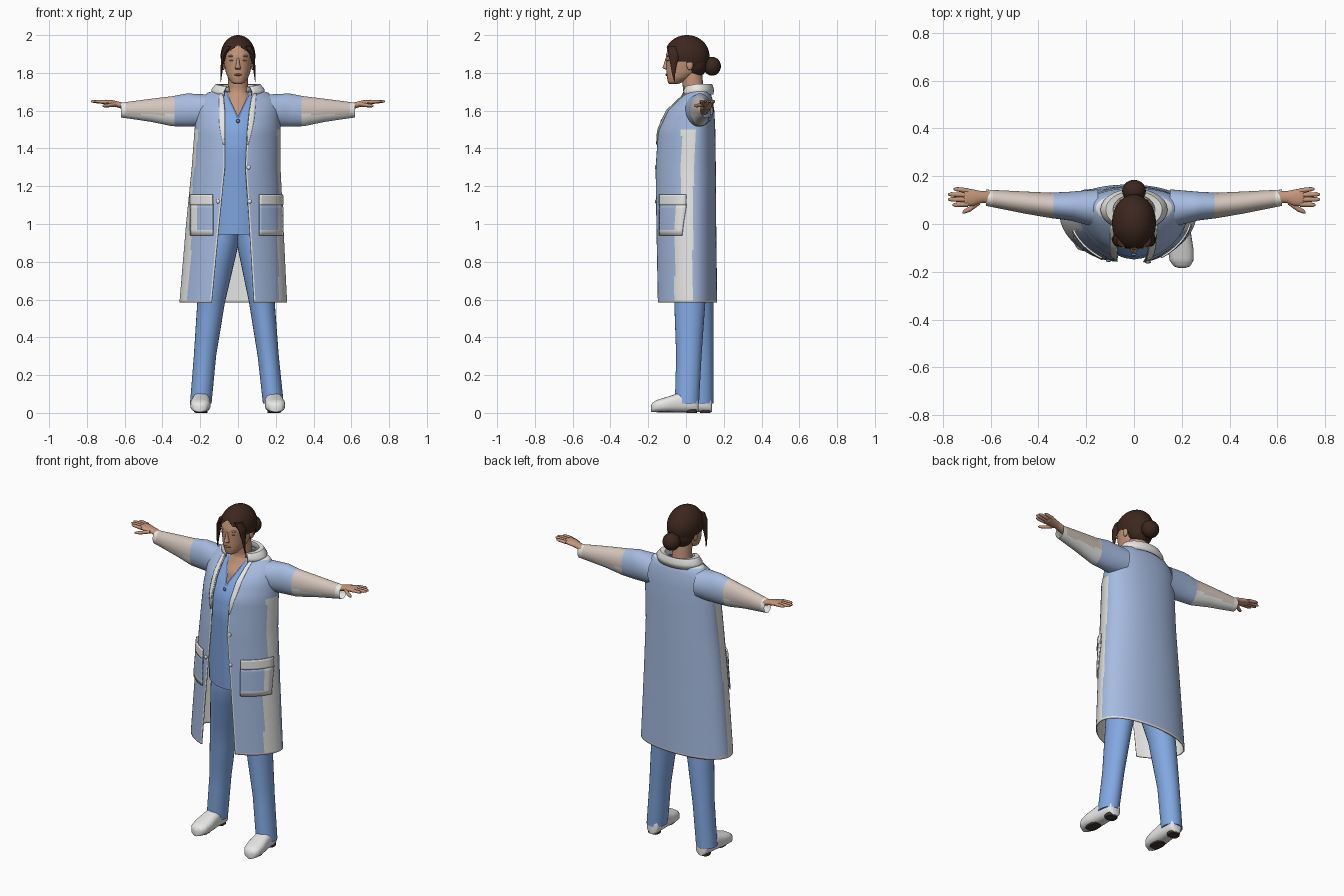
import bpy, bmesh, math
from mathutils import Vector

if "Cube" in bpy.data.objects:
    bpy.data.objects.remove(bpy.data.objects["Cube"])

def mat(name, r, g, b):
    m = bpy.data.materials.new(name)
    m.diffuse_color = (r, g, b, 1)
    m.use_nodes = True
    m.node_tree.nodes["Principled BSDF"].inputs["Base Color"].default_value = m.diffuse_color
    return m

WHITE = mat("white cloth", .81, .81, .80)
COAT = mat("pale blue coat", .38, .50, .75)
BLUE = mat("scrub blue", .22, .39, .75)
NAVY = mat("deep blue trim", .12, .23, .5)
PINK = mat("pinkish sleeve", .66, .56, .50)
SKIN = mat("skin", .55, .30, .19)
LIPS = mat("lips", .40, .17, .12)
HAIR = mat("dark brown hair", .045, .02, .013)
SOLE = mat("dark sole", .05, .035, .03)

def finish(name, bm, mats, rule=None, angle=50, normals=True):
    bmesh.ops.remove_doubles(bm, verts=bm.verts, dist=1e-5)
    if normals:
        bmesh.ops.recalc_face_normals(bm, faces=bm.faces)
    if rule:
        for f in bm.faces:
            f.material_index = rule(f.calc_center_median())
    me = bpy.data.meshes.new(name)
    bm.to_mesh(me)
    bm.free()
    ob = bpy.data.objects.new(name, me)
    bpy.context.collection.objects.link(ob)
    for m in mats:
        me.materials.append(m)
    bpy.ops.object.select_all(action='DESELECT')
    ob.select_set(True)
    bpy.context.view_layer.objects.active = ob
    bpy.ops.object.shade_smooth_by_angle(angle=math.radians(angle))
    return ob

def skin_rows(name, rows, mats, rule=None, closed=False, caps=False, normals=True, thick=0, shift=0):
    bm = bmesh.new()
    vs = [[bm.verts.new(p) for p in r] for r in rows]
    n = len(rows[0])
    for a, b in zip(vs, vs[1:]):
        for j in range(n if closed else n - 1):
            k = (j + 1) % n
            bm.faces.new((a[j], a[k], b[k], b[j]))
    if caps:
        bm.faces.new(vs[0])
        bm.faces.new(vs[-1])
    ob = finish(name, bm, mats, rule, normals=normals)
    if thick:
        s = ob.modifiers.new("thickness", 'SOLIDIFY')
        s.thickness, s.offset = thick, -1
        s.material_offset = s.material_offset_rim = shift
    return ob

def spow(v, p):
    return math.copysign(abs(v) ** p, v)

def loft(name, axis, secs, mats, rule=None, n=24, e=2, caps=True, steps=4):
    """Sections are (position, centre a, centre b, radius a, radius b)."""
    rows = []
    full = [tuple(p + (q - p) * t / steps for p, q in zip(s, u)) for s, u in zip(secs, secs[1:]) for t in range(steps)] + [secs[-1]]
    for s, ca, cb, ra, rb in full:
        row = []
        for j in range(n):
            t = math.tau * j / n
            a, b = ca + ra * spow(math.cos(t), 2 / e), cb + rb * spow(math.sin(t), 2 / e)
            row.append({'x': (s, a, b), 'y': (a, s, b), 'z': (a, b, s)}[axis])
        rows.append(row)
    return skin_rows(name, rows, mats, rule, True, caps)

def ball(name, c, r, m):
    bm = bmesh.new()
    bmesh.ops.create_uvsphere(bm, u_segments=20, v_segments=12, radius=1)
    for v in bm.verts:
        v.co = Vector([c[i] + r[i] * v.co[i] for i in range(3)])
    return finish(name, bm, [m])

# Garment shells: z, left, right, front y, widest y, back y, left and right opening edge
COAT_T = [(.585, -.31, .26, -.17, .03, .165, -.14, .085), (1.0, -.275, .24, -.17, .03, .16, -.10, .06),
          (1.3, -.245, .225, -.168, .035, .158, -.07, .04), (1.5, -.23, .225, -.155, .045, .155, -.07, .05),
          (1.6, -.22, .22, -.11, .055, .15, -.07, .06), (1.66, -.2, .2, -.05, .06, .14, -.075, .07),
          (1.695, -.16, .16, -.01, .065, .13, -.08, .08), (1.715, -.1, .1, 0, .065, .11, -.08, .08)]
TUNIC_T = [(.945, -.19, .19, -.125, .03, .135, 0, 0), (1.4, -.19, .19, -.148, .035, .135, 0, 0),
           (1.5, -.19, .19, -.138, .04, .135, 0, 0), (1.57, -.185, .185, -.105, .05, .13, 0, 0),
           (1.66, -.17, .17, -.037, .06, .122, -.042, .042), (1.695, -.1, .1, 0, .065, .115, -.055, .055)]
EF, EB = 1.8, 2.1

def section(table, z):
    for a, b in zip(table, table[1:]):
        if z <= b[0] + 1e-9:
            t = (z - a[0]) / (b[0] - a[0])
            return [p + (q - p) * t for p, q in zip(a, b)][1:]
    return table[-1][1:]

def shell_row(table, z, n):
    xl, xr, yf, yc, yb, ol, orr = section(table, z)
    cx, rx = (xl + xr) / 2, (xr - xl) / 2
    ang = lambda x: math.acos(max(-1, min(1, spow((x - cx) / rx, EF / 2))))
    a0, a1 = -ang(orr), math.tau - ang(ol)
    row = []
    for j in range(n + 1):
        t = .006 if j == 1 else 1 - .006 if j == n - 1 else j / n
        a = a0 + (a1 - a0) * t
        e, ry = (EB, yb - yc) if math.sin(a) > 0 else (EF, yc - yf)
        row.append((cx + rx * spow(math.cos(a), 2 / e), yc + ry * spow(math.sin(a), 2 / e), z))
    return row

def front_point(x, z, off):
    xl, xr, yf, yc, *_ = section(COAT_T, z)
    cx, rx = (xl + xr) / 2, (xr - xl) / 2
    u = max(-.985, min(.985, (x - cx) / rx))
    return (cx + u * (rx + off), yc - (yc - yf) * (1 - abs(u) ** EF) ** (1 / EF) - off * (1 - abs(u) * .4), z)

def coat_rule(c):
    xl, xr, yf, yc, yb, ol, orr = section(COAT_T, c.z)
    u = abs(c.x - (xl + xr) / 2) / ((xr - xl) / 2)
    edge = c.y < 0 and ol - .007 < c.x < orr + .007
    low = -.06 if c.z < .95 else -.025
    return int(c.z < .597 or c.z > 1.70 or edge or (u > .84 and low < c.y < yc + .006 and c.z < 1.5))

def levels(table, step=.035):
    zs = {t[0] for t in table}
    for a, b in zip(table, table[1:]):
        k = max(1, round((b[0] - a[0]) / step))
        zs |= {a[0] + (b[0] - a[0]) * i / k for i in range(k)}
    return sorted(zs)

# Long open coat, white inside, and the tunic beneath
skin_rows("coat", [shell_row(COAT_T, z, 96) for z in sorted(levels(COAT_T) + [.596])],
          [COAT, WHITE, WHITE, WHITE], coat_rule, normals=False, thick=.006, shift=2)
skin_rows("tunic", [shell_row(TUNIC_T, z, 56) for z in levels(TUNIC_T)], [BLUE], normals=False)

# Lapels, pockets and neckline trim
for side, word in ((-1, "left"), (1, "right")):
    rows = []
    for i in range(13):
        z = 1.42 + .275 * i / 12
        edge = section(COAT_T, z)[5 if side < 0 else 6]
        w = .028 * math.sin(math.pi * (.08 + .75 * i / 12))
        rows.append([front_point(edge + side * w * k / 4, z, .007) for k in range(5)])
    skin_rows(word + "_lapel", rows, [WHITE], thick=.003)
    x0, x1 = (-.13, -.247) if side < 0 else (.11, .232)
    patch = lambda za, zb, off: [[front_point(x0 + (x1 - x0) * k / 10, za + (zb - za) * i / 6, off) for k in range(11)] for i in range(7)]
    pocket_rule = lambda c: int(abs(c.x) > .215 or c.z < .955)
    skin_rows(word + "_pocket", patch(.94, 1.11, .008), [COAT, WHITE], pocket_rule, thick=.006)
    skin_rows(word + "_pocket_band", patch(1.10, 1.155, .011), [WHITE], thick=.008)
    trim = []
    for i in range(8):
        z = 1.56 + .125 * i / 7
        row = section(TUNIC_T, z)
        x = row[6] * side
        y = row[3] - (row[3] - row[2]) * (1 - (abs(x) / row[1]) ** EF) ** (1 / EF) - .004
        trim.append([(x, y, z), (x + side * .010, y + .001, z)])
    skin_rows(word + "_neck_trim", trim, [NAVY])

# Rolled collar around the neck
rows = []
for rx, ry, z, drop in ((.08, .06, 1.70, 0), (.088, .064, 1.738, .012), (.118, .078, 1.742, .015), (.14, .088, 1.715, .015), (.138, .086, 1.685, .01)):
    row = []
    for j in range(33):
        a = math.radians(-58 + 296 * j / 32)
        s = math.sin(a)
        row.append((rx * math.cos(a), .06 + ry * s, z - drop * max(0, -s)))
    rows.append(row)
skin_rows("collar", rows, [WHITE], thick=.006)

# Buttons
ball("tunic_button", (0, -.128, 1.545), (.01, .006, .01), NAVY)
for x, z in ((.055, 1.3), (.06, 1.12), (-.105, 1.12)):
    ball("coat_button", front_point(x, z, .004), (.011, .005, .011), WHITE)

# Arms and hands
for s, word in ((-1, "left"), (1, "right")):
    sleeve = [(.15 * s, .065, 1.60, .08, .085), (.27 * s, .075, 1.603, .06, .088), (.35 * s, .078, 1.597, .053, .079),
              (.46 * s, .09, 1.602, .046, .061), (.62 * s, .11, 1.603, .034, .039)]
    rule = lambda c: 0 if abs(c.x) < .34 else 2 if c.z < 1.58 or abs(c.x) > .605 else 1
    loft(word + "_sleeve", 'x', sleeve, [COAT, PINK, WHITE], rule, n=36, caps=False, steps=6)
    loft(word + "_forearm", 'x', [(.4 * s, .09, 1.61, .035, .035), (.6 * s, .112, 1.622, .025, .018), (.64 * s, .113, 1.634, .025, .016),
         (.67 * s, .11, 1.64, .034, .016), (.705 * s, .112, 1.645, .038, .013), (.712 * s, .112, 1.645, .032, .009)], [SKIN], n=16)
    for (y0, y1, x1) in ((.083, .08, .76), (.102, .103, .778), (.121, .124, .778), (.139, .146, .755)):
        loft(word + "_finger", 'x', [(.695 * s, y0, 1.645, .011, .011), ((x1 - .012) * s, y1, 1.649, .009, .008),
             (x1 * s, y1, 1.649, .004, .004)], [SKIN], n=8, steps=2)
    loft(word + "_thumb", 'x', [(.645 * s, .098, 1.634, .017, .012), (.685 * s, .064, 1.628, .012, .010),
         (.71 * s, .052, 1.626, .009, .008), (.718 * s, .048, 1.626, .004, .004)], [SKIN], n=8, steps=2)

# Trousers
loft("right_leg", 'z', [(.05, .187, .005, .055, .064), (.3, .16, .015, .056, .067), (.58, .127, .02, .068, .082),
     (.88, .085, .03, .088, .11), (1.0, .075, .03, .09, .11)], [BLUE], n=28)
loft("left_leg", 'z', [(.05, -.197, .085, .057, .06), (.3, -.175, .083, .059, .063), (.58, -.143, .068, .073, .078),
     (.88, -.09, .035, .09, .108), (1.0, -.075, .03, .09, .11)], [BLUE], n=28)

# Clogs with dark heels
for word, cx, dy, out in (("right", .188, 0, .012), ("left", -.194, .072, -.008)):
    prof = [(-.185, .012, .035), (-.177, .034, .05), (-.155, .049, .064), (-.11, .054, .078), (-.04, .048, .1), (.04, .042, .1), (.06, .034, .085), (.066, .02, .07)]
    loft(word + "_shoe", 'y', [(y + dy, cx + out * -y * 6, .004 + h / 2, w, h / 2) for y, w, h in prof], [WHITE], n=24, e=2.6, steps=3)
    loft(word + "_heel", 'z', [(0, cx, .03 + dy, .032, .028), (.02, cx, .03 + dy, .034, .03)], [SOLE], e=3, steps=1)
    loft(word + "_sole", 'z', [(.001, cx + out * .7, -.11 + dy, .03, .045), (.012, cx + out * .7, -.11 + dy, .036, .054)], [SOLE], e=2.3, steps=1)

# Neck, chest and head
loft("neck", 'z', [(1.55, 0, .02, .1, .1), (1.62, 0, .03, .1, .093), (1.66, 0, .035, .085, .068), (1.70, 0, .04, .055, .054),
     (1.80, 0, .03, .052, .055)], [SKIN])
loft("head", 'z', [(1.742, 0, -.065, .022, .024), (1.75, 0, -.058, .036, .038), (1.775, 0, -.035, .054, .066), (1.80, 0, -.02, .064, .083),
     (1.84, 0, -.01, .072, .094), (1.89, 0, -.004, .078, .103), (1.935, 0, .002, .076, .097), (1.97, 0, .005, .055, .07), (1.985, 0, .005, .03, .04)],
     [SKIN], n=32, e=2.1)
loft("nose", 'z', [(1.818, 0, -.1, .014, .008), (1.826, 0, -.107, .015, .018), (1.845, 0, -.103, .01, .015), (1.88, 0, -.1, .006, .008)], [SKIN], n=12)
ball("lips", (0, -.1, 1.79), (.022, .009, .006), LIPS)
for s, word in ((-1, "left"), (1, "right")):
    ball(word + "_eye", (s * .031, -.094, 1.866), (.015, .006, .004), LIPS)
    ball(word + "_brow", (s * .033, -.095, 1.889), (.02, .007, .005), SKIN)
    ball(word + "_ear", (s * .077, .02, 1.845), (.01, .018, .03), SKIN)
    # loose strand beside the face
    loft(word + "_strand", 'z', [(1.755, s * .092, -.06, .002, .003), (1.80, s * .088, -.066, .005, .009), (1.85, s * .083, -.066, .008, .018),
         (1.90, s * .074, -.062, .014, .032), (1.94, s * .05, -.068, .022, .028)], [HAIR], n=12)

# Parted hair cap with a bun
bm = bmesh.new()
bmesh.ops.create_uvsphere(bm, u_segments=64, v_segments=48, radius=1)
for v in bm.verts:
    v.co = Vector((v.co.x * .092, .005 + v.co.y * .119, 1.89 + v.co.z * .11))
def bare(c):
    face = c.y < -.045 and c.z < 1.95 - .75 * abs(c.x)
    return face or c.z < 1.86 - .6 * max(0, c.y)
bmesh.ops.delete(bm, geom=[f for f in bm.faces if bare(f.calc_center_median())], context='FACES')
finish("hair", bm, [HAIR])
ball("nape_hair", (0, .052, 1.85), (.074, .062, .075), HAIR)
ball("bun", (0, .138, 1.835), (.05, .047, .05), HAIR)
